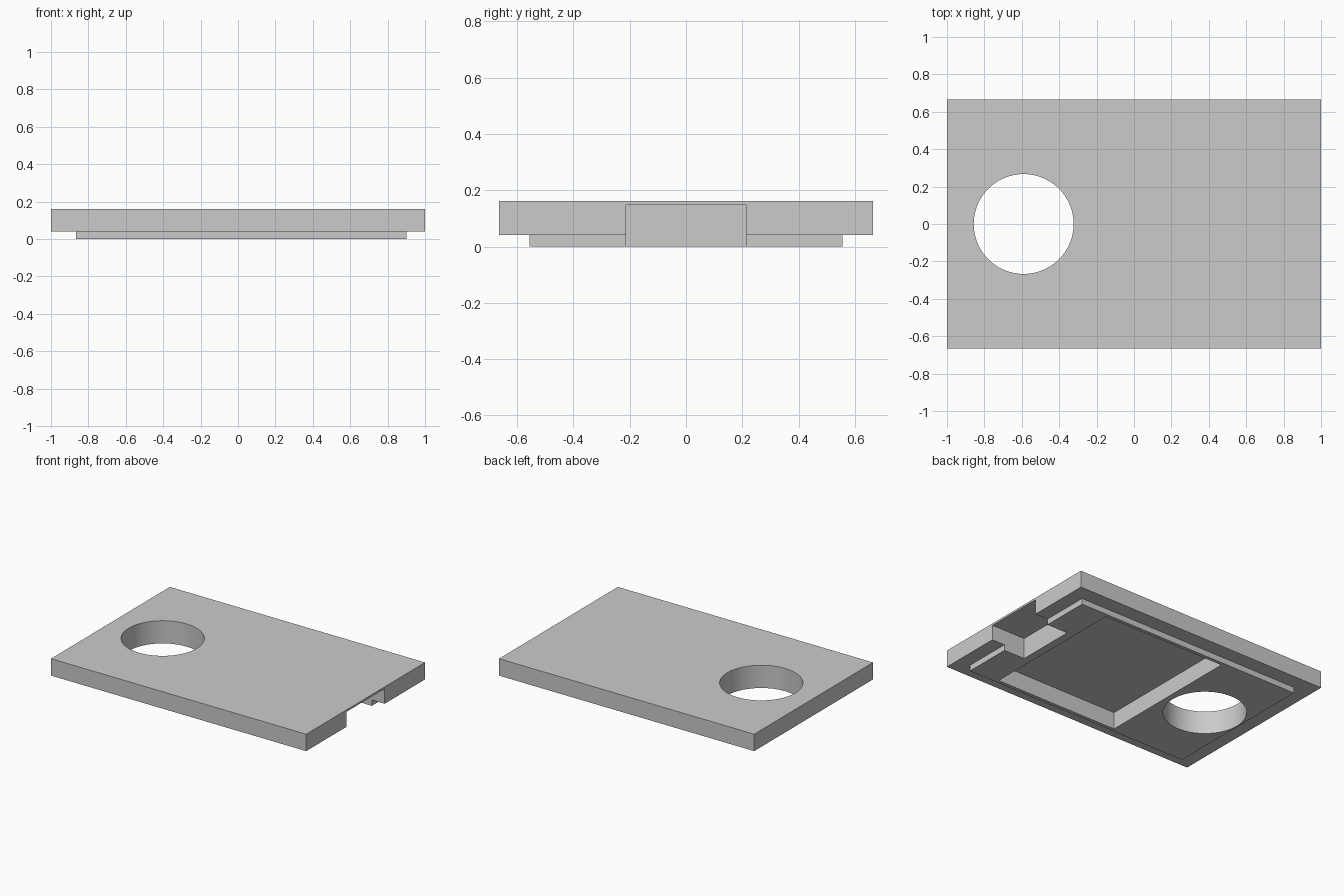
import bpy
import bmesh
from mathutils import Matrix

cube = bpy.data.objects.get("Cube")
if cube:
    bpy.data.objects.remove(cube, do_unlink=True)

grey = bpy.data.materials.new("plain_grey")
grey.use_nodes = True
grey.diffuse_color = (0.6, 0.6, 0.6, 1)
grey.node_tree.nodes["Principled BSDF"].inputs["Base Color"].default_value = (0.6, 0.6, 0.6, 1)


def finish(name, bm):
    mesh = bpy.data.meshes.new(name)
    bm.to_mesh(mesh)
    bm.free()
    mesh.materials.append(grey)
    obj = bpy.data.objects.new(name, mesh)
    bpy.context.collection.objects.link(obj)
    return obj


def box(name, x0, x1, half_y, z0, z1):
    bm = bmesh.new()
    centre = Matrix.Translation(((x0 + x1) / 2, 0, (z0 + z1) / 2))
    size = Matrix.Diagonal((x1 - x0, 2 * half_y, z1 - z0, 1))
    bmesh.ops.create_cube(bm, size=1, matrix=centre @ size)
    return finish(name, bm)


def cylinder(name, x, radius, depth):
    bm = bmesh.new()
    bmesh.ops.create_cone(bm, cap_ends=True, segments=96, radius1=radius,
                          radius2=radius, depth=depth,
                          matrix=Matrix.Translation((x, 0, 0)))
    return finish(name, bm)


def combine(target, tool, operation):
    mod = target.modifiers.new(tool.name, "BOOLEAN")
    mod.operation = operation
    mod.solver = "EXACT"
    mod.object = tool
    bpy.ops.object.select_all(action="DESELECT")
    bpy.context.view_layer.objects.active = target
    target.select_set(True)
    bpy.ops.object.modifier_apply(modifier=mod.name)
    bpy.data.objects.remove(tool, do_unlink=True)


# Lid plate with a smaller locating lip underneath
lid = box("lid_plate", -1, 1, 0.665, 0.041, 0.161)
combine(lid, box("lip", -0.865, 0.9, 0.557, 0, 0.06), "UNION")

# Round through hole, underside pocket and edge notch
combine(lid, cylinder("hole_cutter", -0.59, 0.267, 1), "DIFFERENCE")
combine(lid, box("pocket_cutter", -0.28, 0.68, 0.532, -0.1, 0.12), "DIFFERENCE")
combine(lid, box("notch_cutter", 0.737, 1.1, 0.213, -0.1, 0.147), "DIFFERENCE")

# Smooth bore, crisp edges
bpy.ops.object.select_all(action="DESELECT")
lid.select_set(True)
bpy.context.view_layer.objects.active = lid
bpy.ops.object.shade_smooth_by_angle(angle=0.52)
